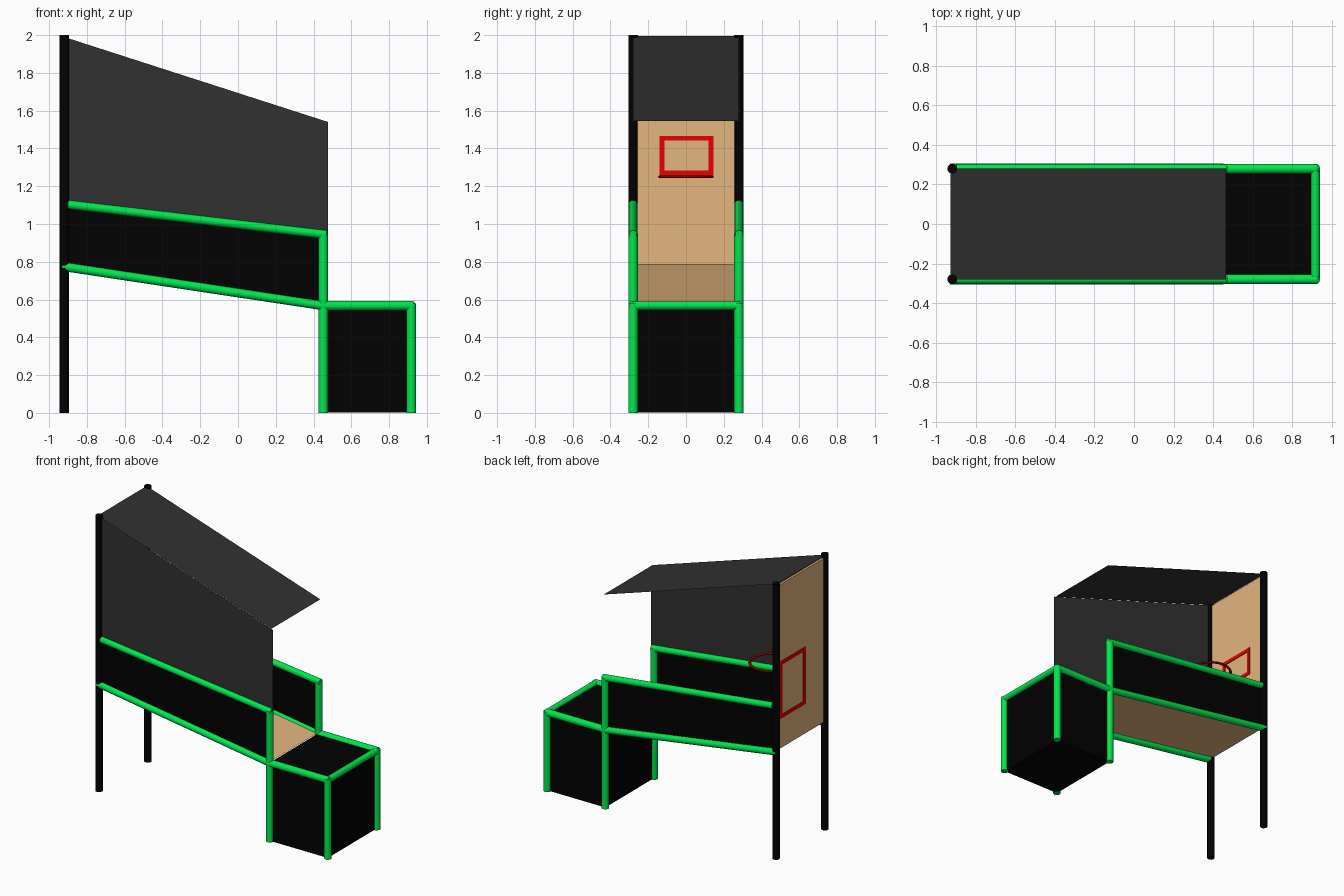
import bpy, bmesh, math
from mathutils import Vector

if "Cube" in bpy.data.objects:
    bpy.data.objects.remove(bpy.data.objects["Cube"])


def material(name, rgb):
    m = bpy.data.materials.new(name)
    m.diffuse_color = (*rgb, 1)
    m.use_nodes = True
    m.node_tree.nodes["Principled BSDF"].inputs["Base Color"].default_value = m.diffuse_color
    return m


GREEN = material("green padding", (0.0, 0.90, 0.085))
BLACK = material("black fabric", (0.0005, 0.0005, 0.0005))
GREY = material("grey netting", (0.031, 0.031, 0.031))
TAN = material("tan board", (0.77, 0.465, 0.205))
RED = material("red marking", (0.84, 0.0, 0.001))
DARK_RED = material("dark red rim", (0.25, 0.0, 0.0))


def finish(name, bm, mat):
    me = bpy.data.meshes.new(name)
    bm.to_mesh(me)
    bm.free()
    me.materials.append(mat)
    ob = bpy.data.objects.new(name, me)
    bpy.context.collection.objects.link(ob)
    return ob


def tube(name, a, b, r, mat):
    a, b = Vector(a), Vector(b)
    bpy.ops.mesh.primitive_cylinder_add(vertices=24, radius=r, depth=(b - a).length,
                                        location=(a + b) / 2)
    ob = bpy.context.object
    ob.name = name
    ob.rotation_euler = (b - a).to_track_quat('Z', 'Y').to_euler()
    ob.data.materials.append(mat)
    bpy.ops.object.shade_smooth_by_angle(angle=math.radians(40))
    return ob


def sheet(name, pts, mat):
    bm = bmesh.new()
    bm.faces.new([bm.verts.new(p) for p in pts])
    return finish(name, bm, mat)


def box(name, lo, hi, mat):
    bm = bmesh.new()
    bmesh.ops.create_cube(bm, size=1)
    for v in bm.verts:
        v.co = [(l + h) / 2 + c * (h - l) for l, h, c in zip(lo, hi, v.co)]
    return finish(name, bm, mat)


def rectangle_mark(name, x0, x1, ya, yb, za, zb, w):
    # outline made from four flat plates
    box(name + "_bottom", (x0, ya, za), (x1, yb, za + w), RED)
    box(name + "_top", (x0, ya, zb - w), (x1, yb, zb), RED)
    box(name + "_side_a", (x0, ya, za + w), (x1, ya + w, zb - w), RED)
    box(name + "_side_b", (x0, yb - w, za + w), (x1, yb, zb - w), RED)


W = 0.28           # half width
XB, XM, XF = -0.92, 0.452, 0.918   # back poles, middle posts, front posts
R = 0.025

for side, tag in ((-1, "front"), (1, "back")):
    y = side * W
    # tall rear pole, padded posts and rails
    tube(f"{tag}_rear_pole", (XB, y, 0), (XB, y, 2), R, BLACK)
    tube(f"{tag}_middle_post", (XM, y, 0), (XM, y, 0.95), R, GREEN)
    tube(f"{tag}_bin_post", (XF, y, 0), (XF, y, 0.58), R, GREEN)
    tube(f"{tag}_upper_rail", (-0.90, y, 1.103), (0.468, y, 0.943), 0.023, GREEN)
    tube(f"{tag}_lower_rail", (-0.93, side * 0.282, 0.775), (XM, side * 0.282, 0.567), 0.0235, GREEN)
    tube(f"{tag}_bin_rail", (XM, y, 0.568), (XF + 0.01, y, 0.568), R, GREEN)
    # side fabric beside the ramp
    sheet(f"{tag}_side_panel", [(XB, y, 0.775), (XM, y, 0.567),
                                (XM, y, 0.94), (XB, y, 1.10)], BLACK)

# covered ball bin
box("ball_bin", (XM, -W, 0.002), (XF, W, 0.57), BLACK)
tube("bin_end_rail", (XF, -W, 0.568), (XF, W, 0.568), 0.023, GREEN)

# sloping ball ramp and backboard
sheet("ramp", [(XB, -W, 0.785), (XM, -W, 0.575), (XM, W, 0.575), (XB, W, 0.785)], TAN)
box("backboard", (-0.926, -W, 0.785), (-0.910, W, 1.975), TAN)

# net roof and front side net
sheet("net_roof", [(-0.93, -W, 1.995), (0.465, -W, 1.545),
                   (0.465, W, 1.545), (-0.93, W, 1.995)], GREY)
sheet("side_net", [(XB, -W, 1.10), (0.477, -W, 0.938),
                   (0.477, -W, 1.54), (XB, -W, 1.99)], GREY)

# painted targets and hoop
rectangle_mark("target", -0.911, -0.905, -0.14, 0.145, 1.257, 1.467, 0.026)
rectangle_mark("rear_outline", -0.930, -0.925, -0.048, 0.25, 1.0, 1.415, 0.027)
bpy.ops.mesh.primitive_torus_add(location=(-0.68, 0, 1.25), major_radius=0.138,
                                 minor_radius=0.01, major_segments=40, minor_segments=8)
rim = bpy.context.object
rim.name = "hoop"
rim.scale.z = 0.7
rim.data.materials.append(DARK_RED)
bpy.ops.object.shade_smooth_by_angle(angle=math.radians(60))
